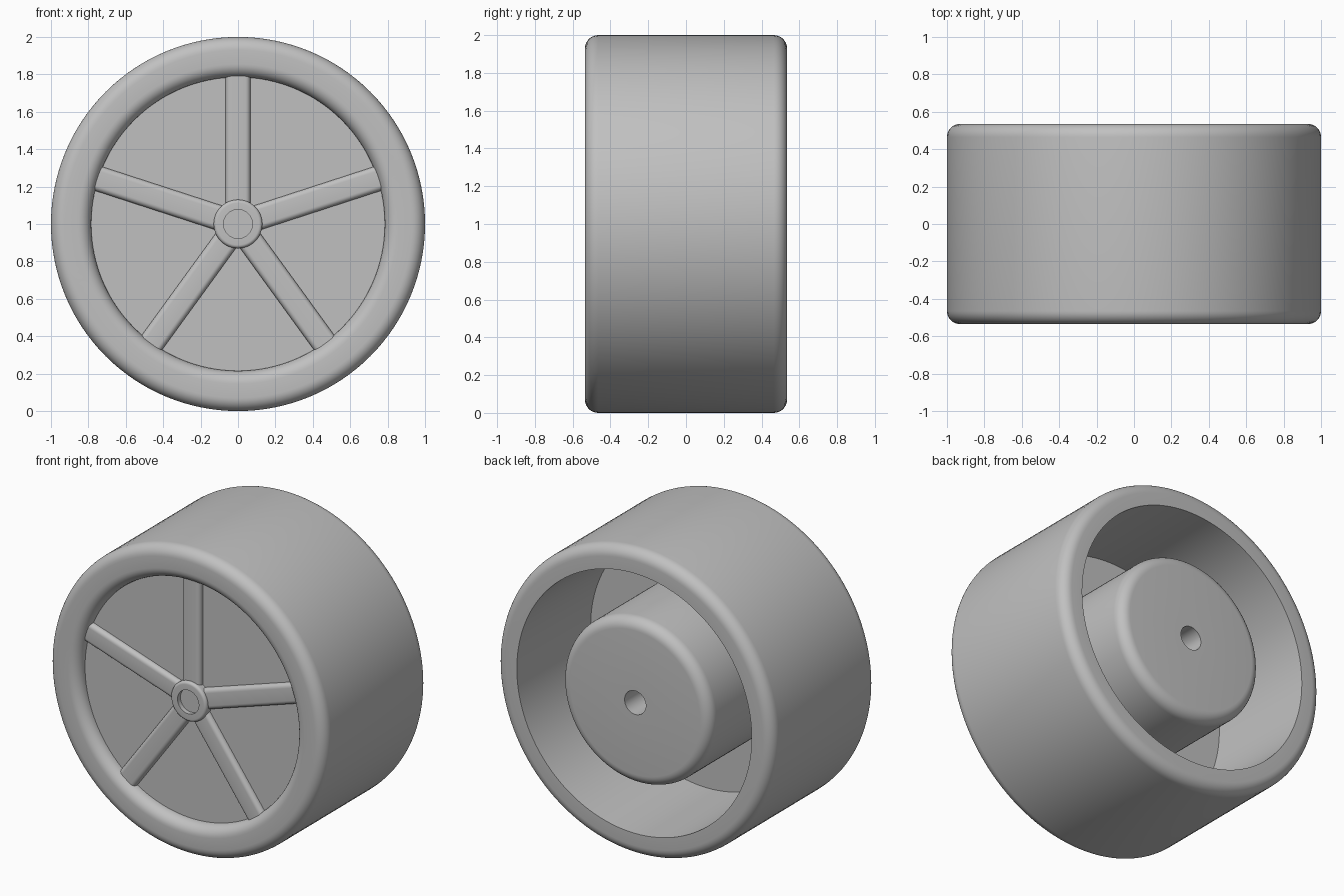
import bpy, bmesh
from math import cos, sin, pi, radians
from mathutils import Matrix, Vector

cube = bpy.data.objects.get("Cube")
if cube:
    bpy.data.objects.remove(cube, do_unlink=True)

grey = bpy.data.materials.new("plain grey")
grey.use_nodes = True
GREY = (0.53, 0.53, 0.53, 1)
grey.diffuse_color = GREY
grey.node_tree.nodes["Principled BSDF"].inputs["Base Color"].default_value = GREY


def finish(name, bm):
    """Turn a bmesh into a smooth-shaded object centred on the axle."""
    bmesh.ops.recalc_face_normals(bm, faces=bm.faces)
    mesh = bpy.data.meshes.new(name)
    bm.to_mesh(mesh)
    bm.free()
    mesh.materials.append(grey)
    obj = bpy.data.objects.new(name, mesh)
    obj.location.z = 1
    bpy.context.collection.objects.link(obj)
    bpy.ops.object.select_all(action='DESELECT')
    obj.select_set(True)
    bpy.context.view_layer.objects.active = obj
    bpy.ops.object.shade_smooth_by_angle(angle=radians(30))
    return obj


def arc(r, y, radius, start, end, steps=8):
    """Rounded corner in the (radius, depth) plane, angles in degrees."""
    angles = [radians(start + (end - start) * i / steps) for i in range(steps + 1)]
    return [(r + radius * cos(a), y + radius * sin(a)) for a in angles]


def lathe(name, profile, segments=128):
    """Spin a (radius, depth) profile around the y axis."""
    bm = bmesh.new()
    verts = [bm.verts.new((r, y, 0)) for r, y in profile]
    edges = [bm.edges.new(pair) for pair in zip(verts, verts[1:])]
    bmesh.ops.spin(bm, geom=verts + edges, cent=(0, 0, 0), axis=(0, 1, 0),
                   angle=2 * pi, steps=segments, use_merge=False)
    bmesh.ops.remove_doubles(bm, verts=bm.verts, dist=0.0002)
    return finish(name, bm)


HALF = 0.535     # half the tread width
ROUND = 0.07     # edge rounding
DISC = -0.46     # front disc depth
FLOOR = -0.21    # bottom of the rear cavity
BOSS = 0.525     # rear end of the central boss
inner = HALF - ROUND

# Wheel body: front disc, rounded rim, tread, rear cavity, boss and axle bore
lathe("wheel_body",
      [(0, DISC), (0.785, DISC)]
      + arc(0.855, -inner, ROUND, 180, 270)
      + arc(0.93, -inner, ROUND, 270, 360)
      + arc(0.93, inner, ROUND, 0, 90)
      + [(0.85, HALF), (0.837, FLOOR), (0.54, FLOOR)]
      + arc(0.47, BOSS - ROUND, ROUND, 0, 90)
      + [(0.077, BOSS), (0.077, -0.4), (0, -0.4)])

# Front hub cap with a shallow round recess
lathe("hub_cap",
      [(0, -0.44), (0.13, -0.44), (0.13, -0.485)]
      + arc(0.112, -0.497, 0.018, 0, -90, 6)
      + [(0.077, -0.515), (0.077, -0.485), (0, -0.485)], 64)

# Five spokes with rounded front edges
WIDTH, FRONT, BEVEL = 0.067, -0.493, 0.028
section = ([(WIDTH, -0.44)]
           + arc(WIDTH - BEVEL, FRONT + BEVEL, BEVEL, 0, -90, 6)
           + arc(BEVEL - WIDTH, FRONT + BEVEL, BEVEL, -90, -180, 6)
           + [(-WIDTH, -0.44)])
for i in range(5):
    bm = bmesh.new()
    base = bm.faces.new([bm.verts.new((x, y, 0.09)) for x, y in section])
    grown = bmesh.ops.extrude_face_region(bm, geom=[base], use_keep_orig=True)
    tip = [g for g in grown["geom"] if isinstance(g, bmesh.types.BMVert)]
    bmesh.ops.translate(bm, verts=tip, vec=Vector((0, 0, 0.71)))
    bmesh.ops.rotate(bm, verts=bm.verts, cent=(0, 0, 0),
                     matrix=Matrix.Rotation(2 * pi * i / 5, 3, 'Y'))
    finish(f"spoke_{i + 1}", bm)
